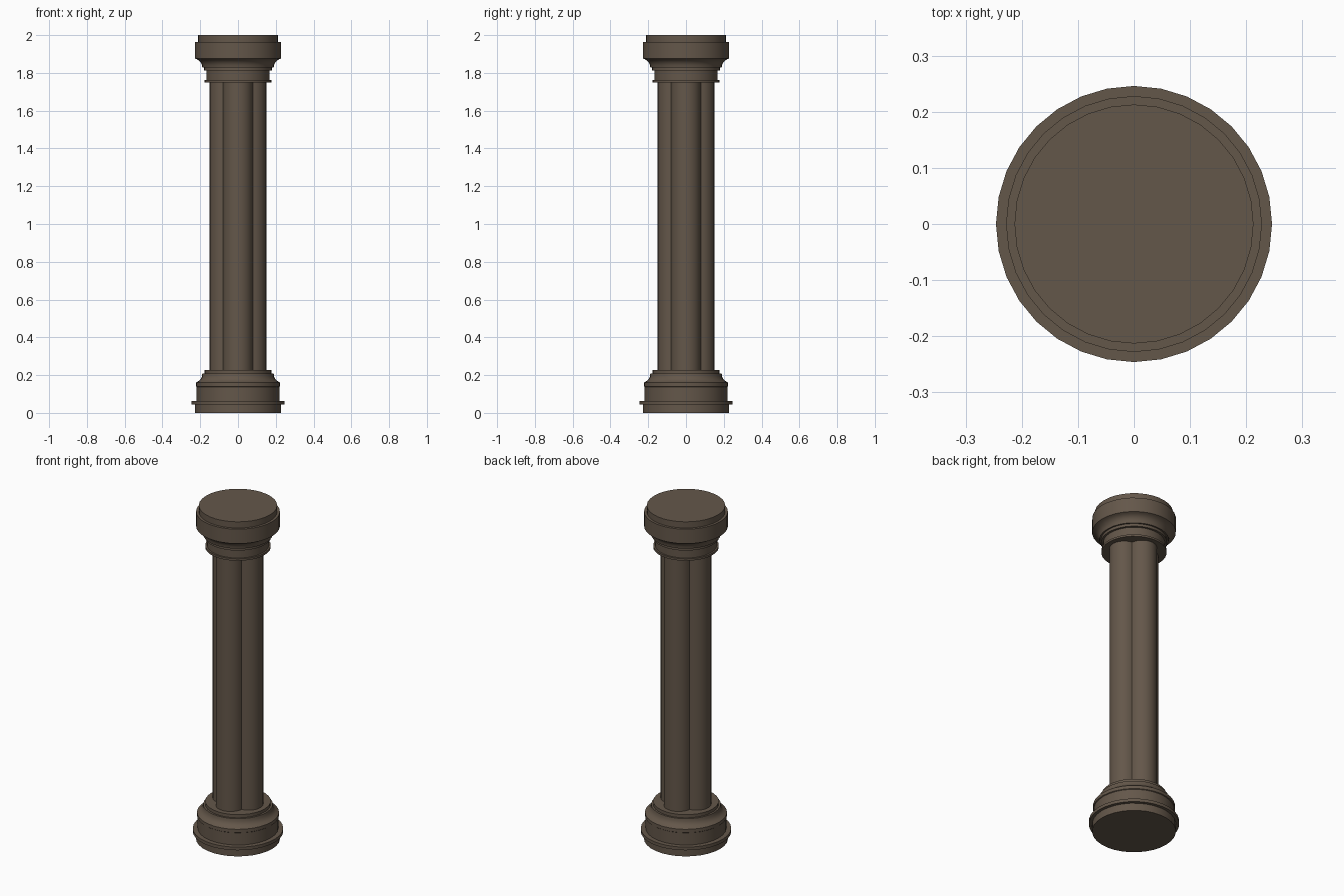
import bpy, bmesh, math

if "Cube" in bpy.data.objects:
    bpy.data.objects.remove(bpy.data.objects["Cube"])

stone = bpy.data.materials.new("brown stone")
stone.diffuse_color = (0.127, 0.095, 0.068, 1)
stone.use_nodes = True
stone.node_tree.nodes["Principled BSDF"].inputs["Base Color"].default_value = stone.diffuse_color


def stack_rings(name, rings):
    """Join closed rings of points into a capped solid."""
    bm = bmesh.new()
    loops = [[bm.verts.new(p) for p in ring] for ring in rings]
    n = len(loops[0])
    for a, b in zip(loops, loops[1:]):
        for i in range(n):
            j = (i + 1) % n
            bm.faces.new((a[i], a[j], b[j], b[i]))
    bm.faces.new(loops[0][::-1])
    bm.faces.new(loops[-1])
    bmesh.ops.recalc_face_normals(bm, faces=bm.faces)
    me = bpy.data.meshes.new(name)
    bm.to_mesh(me)
    bm.free()
    ob = bpy.data.objects.new(name, me)
    bpy.context.collection.objects.link(ob)
    me.materials.append(stone)
    bpy.ops.object.select_all(action='DESELECT')
    ob.select_set(True)
    bpy.context.view_layer.objects.active = ob
    bpy.ops.object.shade_smooth_by_angle(angle=math.radians(30))
    return ob


def lathe(name, profile, sides=32):
    angles = [2 * math.pi * i / sides for i in range(sides)]
    return stack_rings(name, [[(r * math.cos(a), r * math.sin(a), z) for a in angles]
                              for r, z in profile])


# Moulded base: plinth, thin flange, drum, concave shoulder, collar
lathe("column_base", [
    (0.228, 0), (0.228, 0.045), (0.246, 0.045), (0.246, 0.064), (0.219, 0.064),
    (0.219, 0.137), (0.223, 0.140), (0.223, 0.160), (0.217, 0.164), (0.206, 0.170),
    (0.197, 0.180), (0.191, 0.193), (0.189, 0.208), (0.178, 0.208), (0.178, 0.227)])

# Moulded capital: collar, neck, fillets, concave flare, drum, top disc
lathe("column_capital", [
    (0.178, 1.75), (0.178, 1.762), (0.168, 1.762), (0.168, 1.812), (0.180, 1.812),
    (0.180, 1.828), (0.189, 1.828), (0.191, 1.842), (0.197, 1.855), (0.206, 1.865),
    (0.217, 1.872), (0.228, 1.876), (0.228, 1.963), (0.213, 1.963), (0.213, 2.0)])

# Four-lobed shaft: overlapping circles meeting in creases on the diagonals
dist, rad, steps = 0.07, 0.08, 14
t = (dist + math.sqrt(2 * rad * rad - dist * dist)) / 2
half = math.atan2(t, t - dist)
outline = []
for lobe in range(4):
    turn = lobe * math.pi / 2
    for i in range(steps):
        a = turn - half + 2 * half * i / steps
        outline.append((dist * math.cos(turn) + rad * math.cos(a),
                        dist * math.sin(turn) + rad * math.sin(a)))
stack_rings("column_shaft", [[(x, y, z) for x, y in outline] for z in (0.227, 1.75)])
